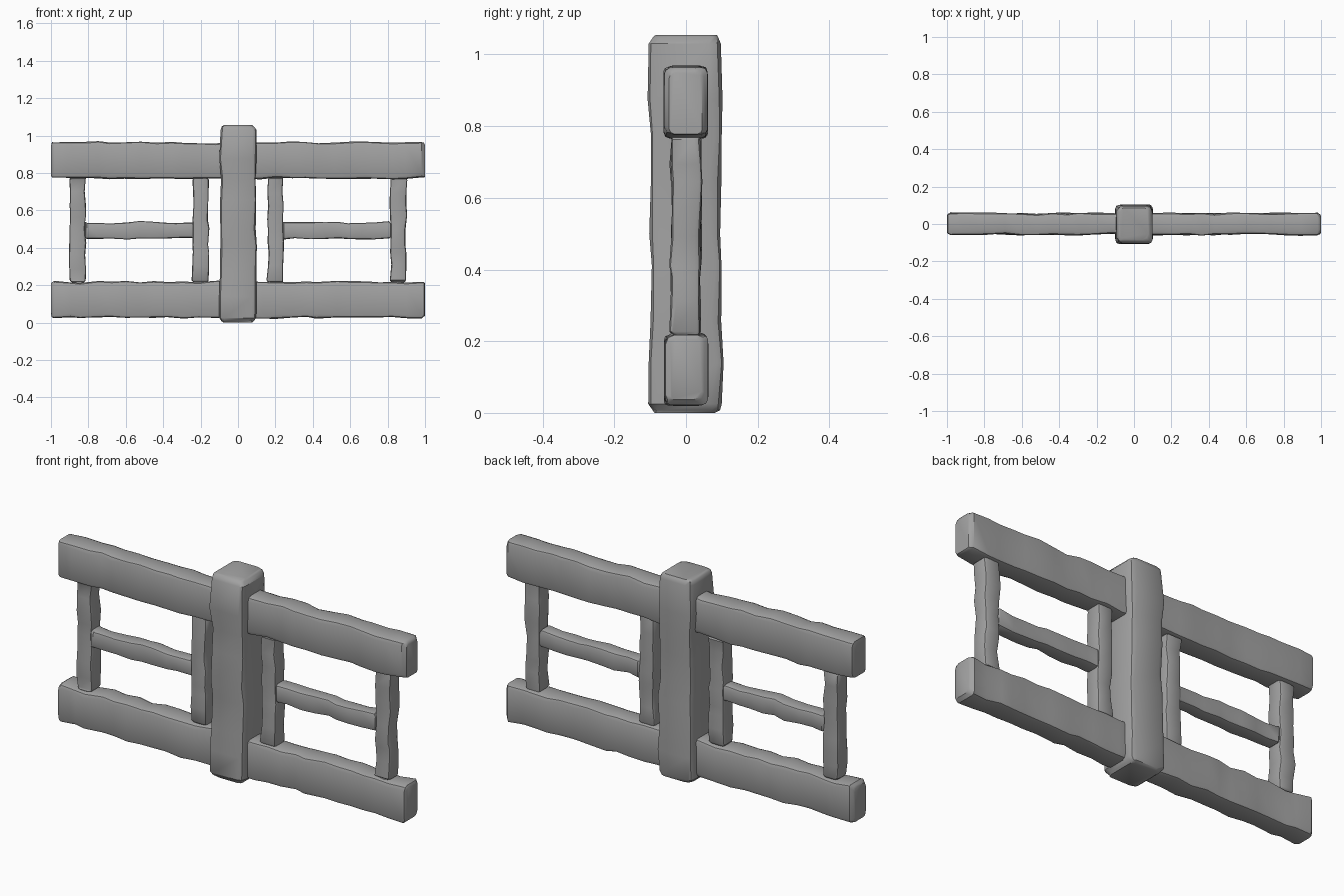
import bpy, bmesh, random
from math import radians
from mathutils import Vector

random.seed(7)

old = bpy.data.objects.get("Cube")
if old:
    bpy.data.objects.remove(old, do_unlink=True)

# Single weathered grey
grey = bpy.data.materials.new("weathered grey")
grey.use_nodes = True
colour = (0.36, 0.36, 0.36, 1)
grey.diffuse_color = colour
grey.node_tree.nodes["Principled BSDF"].inputs["Base Color"].default_value = colour


def section(a, b, c, rough):
    """Chamfered rectangle with half sizes a, b; each corner is worn separately."""
    points = []
    for su, sv in ((1, 1), (-1, 1), (-1, -1), (1, -1)):
        wear = c * random.uniform(1 - rough, 1 + rough)
        pair = [(su * a, sv * (b - wear)), (su * (a - wear), sv * b)]
        mid = (su * (a - wear * 0.3), sv * (b - wear * 0.3))
        pair.insert(1, mid)
        points += pair if su * sv > 0 else pair[::-1]
    return points


def beam(name, low, high, axis, chamfer, wobble, step):
    """Hewn timber filling the box low..high, lofted along the given axis."""
    low, high = Vector(low), Vector(high)
    centre, half = (low + high) / 2, (high - low) / 2
    u, v = (axis + 1) % 3, (axis + 2) % 3
    length = half[axis]
    count = max(4, round(2 * length / step))
    inner = length - chamfer
    stations = [(-length, chamfer * 0.8), (-length + chamfer * 0.3, chamfer * 0.25)]
    for i in range(count + 1):
        shift = random.uniform(-0.25, 0.25) * step if 0 < i < count else 0
        stations.append((-inner + 2 * inner * i / count + shift, 0))
    stations += [(length - chamfer * 0.3, chamfer * 0.25), (length, chamfer * 0.8)]

    bm = bmesh.new()
    rings = []
    for t, inset in stations:
        du, dv = (random.uniform(-wobble, wobble) * 0.5 for _ in range(2))
        a = half[u] - inset - random.uniform(0, wobble)
        b = half[v] - inset - random.uniform(0, wobble)
        ring = []
        for p, q in section(a, b, chamfer, 0.45):
            co = Vector()
            co[axis], co[u], co[v] = t, p + du, q + dv
            ring.append(bm.verts.new(co + centre))
        rings.append(ring)
    for r, s in zip(rings, rings[1:]):
        for i in range(len(r)):
            j = (i + 1) % len(r)
            bm.faces.new((r[i], r[j], s[j], s[i]))
    bm.faces.new(rings[0][::-1])
    bm.faces.new(rings[-1])
    bmesh.ops.recalc_face_normals(bm, faces=bm.faces)

    mesh = bpy.data.meshes.new(name)
    bm.to_mesh(mesh)
    bm.free()
    mesh.materials.append(grey)
    obj = bpy.data.objects.new(name, mesh)
    bpy.context.collection.objects.link(obj)
    bpy.ops.object.select_all(action="DESELECT")
    obj.select_set(True)
    bpy.context.view_layer.objects.active = obj
    bpy.ops.object.shade_smooth_by_angle(angle=radians(35))
    return obj


# Central post
beam("centre_post", (-0.1, -0.105, 0), (0.1, 0.105, 1.055), 2, 0.025, 0.008, 0.13)

for side, sign in (("left", 1), ("right", -1)):
    def span(near, far):
        return sorted((sign * near, sign * far))

    # Heavy rails reaching into the post
    x0, x1 = span(0.03, 1.0)
    for level, z0, z1 in (("lower", 0.022, 0.222), ("upper", 0.767, 0.967)):
        beam(f"{level}_rail_{side}", (x0, -0.061, z0), (x1, 0.061, z1),
             0, 0.018, 0.007, 0.08)

    # Slim uprights between the rails
    for place, near, far in (("inner", 0.155, 0.246), ("outer", 0.812, 0.904)):
        x0, x1 = span(near, far)
        beam(f"{place}_upright_{side}", (x0, -0.046, 0.215), (x1, 0.046, 0.775),
             2, 0.012, 0.007, 0.07)

    # Thin crossbar between the uprights
    x0, x1 = span(0.235, 0.82)
    beam(f"crossbar_{side}", (x0, -0.042, 0.445), (x1, 0.042, 0.54),
         0, 0.012, 0.008, 0.07)
